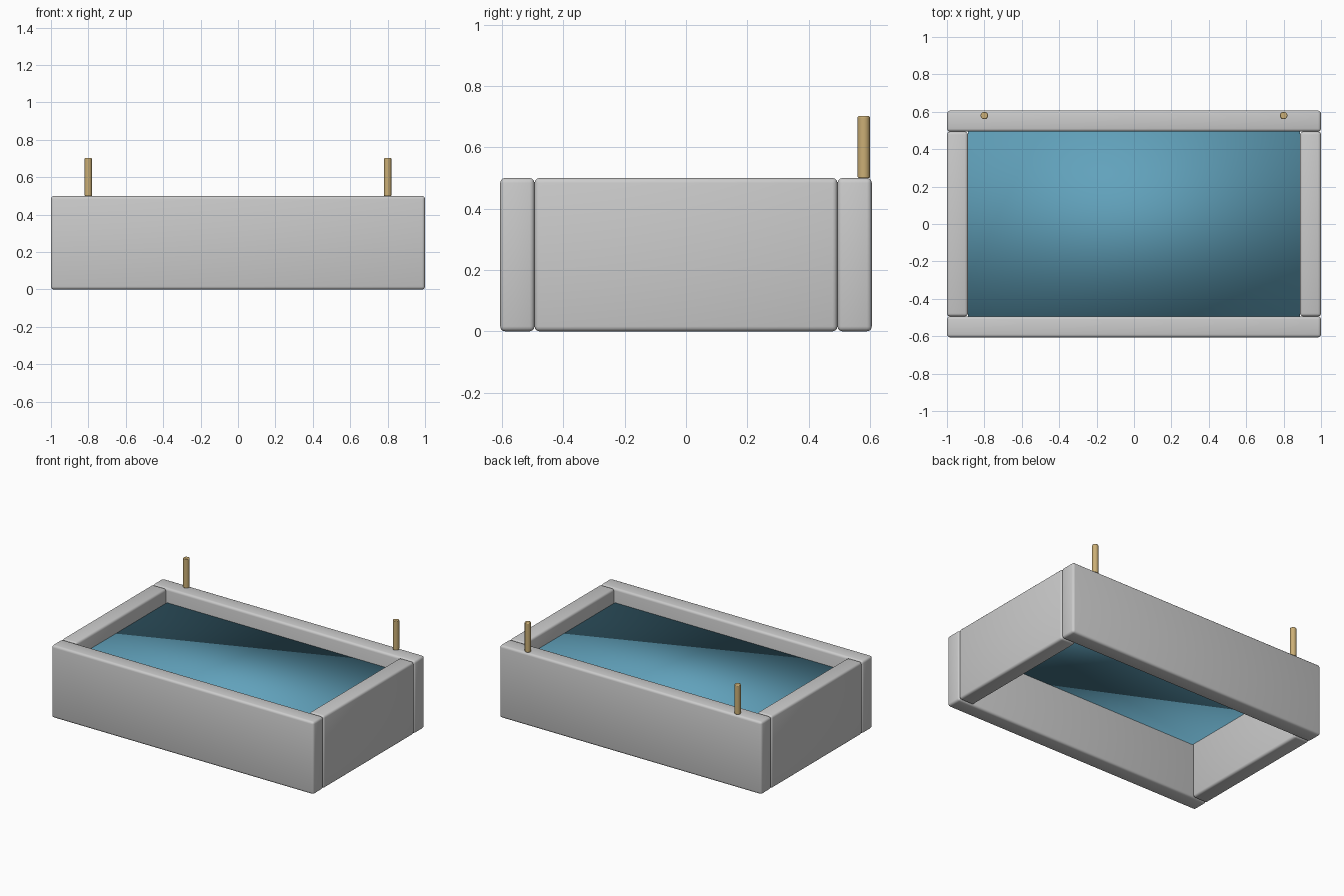
import bpy

if "Cube" in bpy.data.objects:
    bpy.data.objects.remove(bpy.data.objects["Cube"])

W, D, T, H = 1.0, 0.606, 0.112, 0.5   # half width, half depth, wall thickness, wall height


def material(name, rgb):
    m = bpy.data.materials.new(name)
    m.diffuse_color = (*rgb, 1)
    m.use_nodes = True
    m.node_tree.nodes["Principled BSDF"].inputs["Base Color"].default_value = m.diffuse_color
    return m


def finish(o, name, bevel=0, segments=3, mat=None):
    o.name = name
    bpy.ops.object.transform_apply(location=False, rotation=False, scale=True)
    if bevel:
        b = o.modifiers.new("rounded_edges", 'BEVEL')
        b.width, b.segments, b.limit_method = bevel, segments, 'ANGLE'
    if mat:
        o.data.materials.append(mat)
    return o


def box(name, loc, size, bevel=0, mat=None):
    bpy.ops.mesh.primitive_cube_add(size=1, location=loc)
    o = bpy.context.object
    o.scale = size
    finish(o, name, bevel, 3, mat)
    bpy.ops.object.shade_smooth()
    return o


water_mat = material("water_blue", (0.12, 0.36, 0.50))
brass = material("brass", (0.60, 0.43, 0.18))

# Long front and back walls, with the side walls set between them
for name, s in (("front_wall", -1), ("back_wall", 1)):
    box(name, (0, s * (D - T / 2), H / 2), (2 * W, T, H), 0.016)
for name, s in (("left_wall", -1), ("right_wall", 1)):
    box(name, (s * (W - T / 2), 0, H / 2), (T, 2 * (D - T), H), 0.016)

# Thin slab of water just below the rim, softly shaded
box("water", (0, 0, 0.39), (2 * (W - T), 2 * (D - T), 0.024), mat=water_mat)

# Two small posts on the back wall
for name, x in (("left_post", -0.8), ("right_post", 0.8)):
    bpy.ops.mesh.primitive_cylinder_add(vertices=24, radius=0.02, depth=0.202,
                                        location=(x, 0.58, 0.601))
    finish(bpy.context.object, name, 0.004, 2, brass)
    bpy.ops.object.shade_smooth_by_angle()
